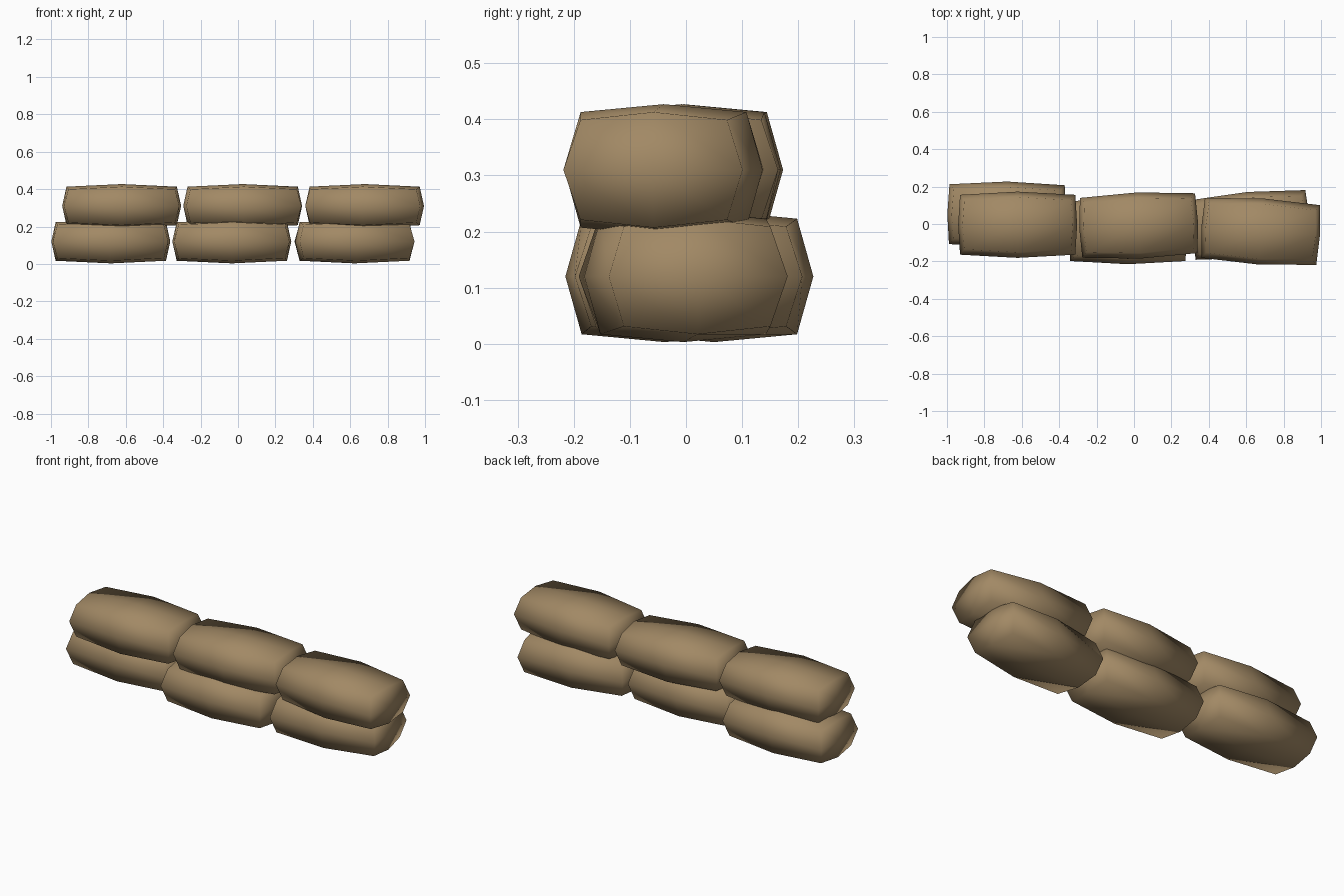
import bpy, bmesh, math

cube = bpy.data.objects.get("Cube")
if cube:
    bpy.data.objects.remove(cube, do_unlink=True)

# Burlap colour
burlap = bpy.data.materials.new("burlap_tan")
burlap.use_nodes = True
tan = (0.36, 0.25, 0.13, 1.0)
burlap.diffuse_color = tan
burlap.node_tree.nodes["Principled BSDF"].inputs["Base Color"].default_value = tan


def pillow(v):
    """Bulge one point of a subdivided box whose coordinates are -1, 0 or 1."""
    x, y, z = (round(c) for c in v)
    ax, ay, az = abs(x), abs(y), abs(z)
    return (x * (0.318 - 0.010 * ay - 0.023 * az),
            y * (0.177 - 0.017 * ax - 0.029 * az),
            z * (0.117 - 0.014 * ax - 0.014 * ay))


# Shared bag mesh: a box cut once along each axis, then bulged
def make_bag_mesh():
    bm = bmesh.new()
    bmesh.ops.create_cube(bm, size=2)
    bmesh.ops.subdivide_edges(bm, edges=bm.edges[:], cuts=1, use_grid_fill=True)
    for v in bm.verts:
        v.co = pillow(v.co)
    mesh = bpy.data.meshes.new("sandbag")
    bm.to_mesh(mesh)
    bm.free()
    mesh.materials.append(burlap)
    mesh.shade_smooth()
    return mesh


bag = make_bag_mesh()

# Two rows of bags: x, y, turn in degrees
rows = {
    "lower": (0.12, [(-0.68, 0.05, -0.5), (-0.033, -0.038, 0), (0.623, -0.005, 5)]),
    "upper": (0.31, [(-0.622, -0.004, 0), (0.025, -0.008, 2.3), (0.677, -0.04, -3.5)]),
}
for row, (z, places) in rows.items():
    for side, (x, y, turn) in zip(("right", "middle", "left"), places):
        ob = bpy.data.objects.new(f"{row}_{side}_sandbag", bag)
        ob.location = (x, y, z)
        ob.rotation_euler.z = math.radians(turn)
        bpy.context.collection.objects.link(ob)
